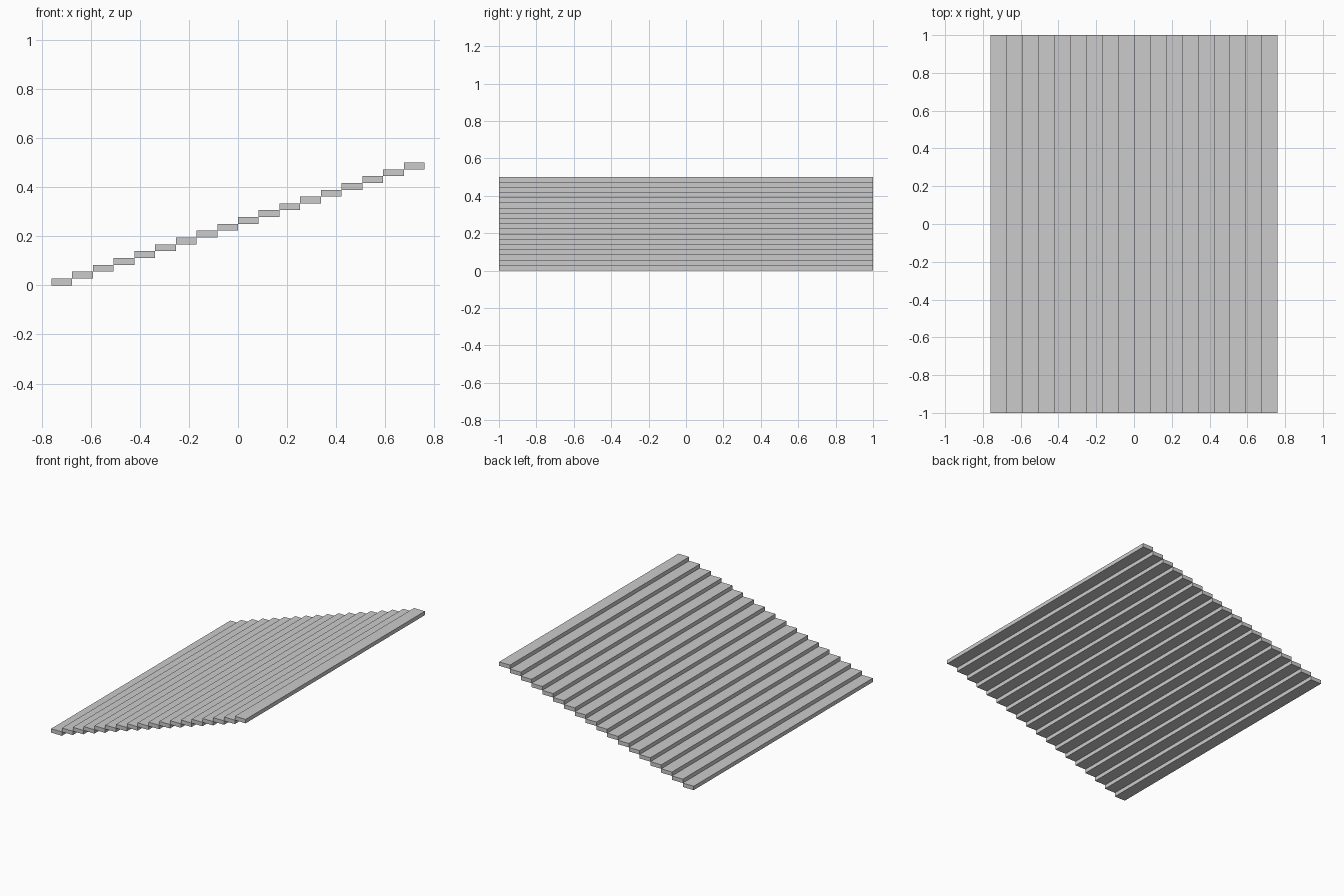
import bpy

if "Cube" in bpy.data.objects:
    bpy.data.objects.remove(bpy.data.objects["Cube"])

STEPS = 18
RUN = 1.52 / STEPS      # tread depth along x
RISE = 0.50 / STEPS     # slab thickness and climb per step
WIDTH = 2.0


def add_slab(name, centre, size):
    bpy.ops.mesh.primitive_cube_add(size=1, location=centre)
    slab = bpy.context.object
    slab.name = name
    slab.scale = size
    bpy.ops.object.transform_apply(location=False, rotation=False, scale=True)
    return slab


# Flight of open slab treads climbing towards +x, each meeting the next at an edge
for i in range(STEPS):
    x = (i + 0.5) * RUN - STEPS * RUN / 2
    z = (i + 0.5) * RISE
    add_slab(f"stair_tread_{i + 1:02d}", (x, 0, z), (RUN, WIDTH, RISE))
